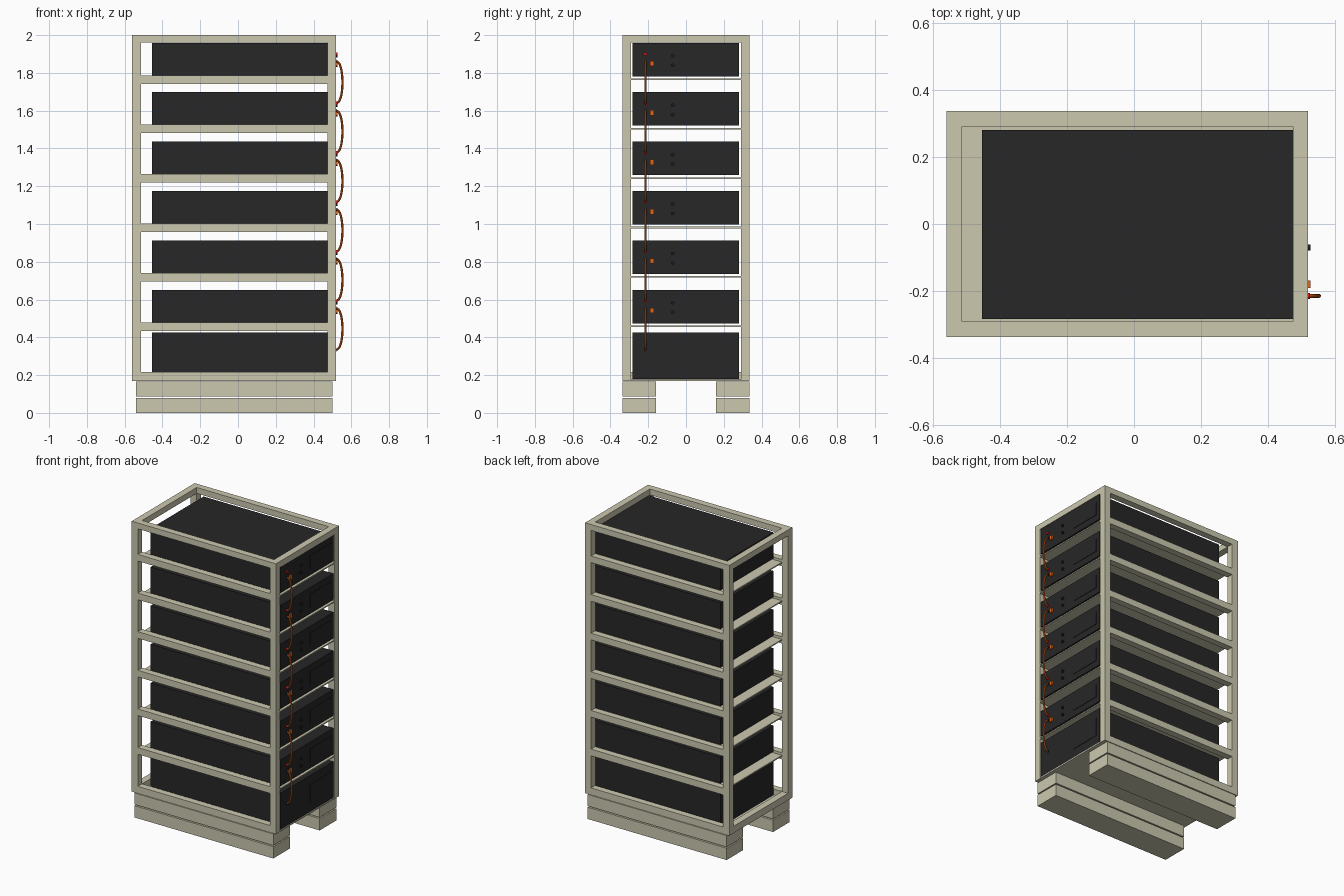
import bpy, math

if "Cube" in bpy.data.objects:
    bpy.data.objects.remove(bpy.data.objects["Cube"])


def material(name, rgb):
    m = bpy.data.materials.new(name)
    m.diffuse_color = (*rgb, 1)
    m.use_nodes = True
    m.node_tree.nodes["Principled BSDF"].inputs["Base Color"].default_value = m.diffuse_color
    return m


CREAM = material("cream_paint", (0.60, 0.58, 0.43))
BLACK = material("black_case", (0.02, 0.02, 0.02))
DARK = material("dark_plastic", (0.012, 0.012, 0.012))
ORANGE = material("orange", (0.74, 0.13, 0.01))
RED = material("red", (0.7, 0.01, 0.01))


def box(name, x, y, z, mat):
    """Box from (min, max) ranges."""
    bpy.ops.mesh.primitive_cube_add(size=1, location=[sum(r) / 2 for r in (x, y, z)])
    o = bpy.context.object
    o.name = name
    o.scale = [r[1] - r[0] for r in (x, y, z)]
    bpy.ops.object.transform_apply(location=False, rotation=False, scale=True)
    o.data.materials.append(mat)
    return o


def knob(name, y, z, r, x, mat):
    """Short cylinder pointing along x."""
    bpy.ops.mesh.primitive_cylinder_add(vertices=16, radius=r, depth=x[1] - x[0],
                                        location=((x[0] + x[1]) / 2, y, z),
                                        rotation=(0, math.pi / 2, 0))
    o = bpy.context.object
    o.name = name
    o.data.materials.append(mat)
    bpy.ops.object.shade_smooth_by_angle()


def cable(name, z_top, z_low):
    """Sagging half loop from one terminal down to the next."""
    n = 16
    cu = bpy.data.curves.new(name, 'CURVE')
    cu.dimensions = '3D'
    cu.bevel_depth = 0.006
    cu.bevel_resolution = 2
    cu.use_fill_caps = True
    s = cu.splines.new('POLY')
    s.points.add(n)
    mid, half = (z_top + z_low) / 2, (z_top - z_low) / 2
    for i, p in enumerate(s.points):
        a = math.pi * i / n
        p.co = (0.516 + 0.037 * math.sin(a) ** 0.8 if 0 < i < n else 0.514,
                -0.215, mid + half * math.cos(a), 1)
    cu.materials.append(ORANGE)
    o = bpy.data.objects.new(name, cu)
    bpy.context.collection.objects.link(o)
    bpy.ops.object.select_all(action='DESELECT')
    o.select_set(True)
    bpy.context.view_layer.objects.active = o
    bpy.ops.object.convert(target='MESH')
    bpy.ops.object.shade_smooth_by_angle()


X0, X1, XI0, XI1 = -0.56, 0.52, -0.514, 0.475
Y, YI = 0.337, 0.292
STEP, ROWS = 0.2615, 6
FACE = 0.517

# Corner posts
for nx, xr in (("left", (X0, XI0)), ("right", (XI1, X1))):
    for ny, yr in (("front", (-Y, -YI)), ("back", (YI, Y))):
        box(f"{ny}_{nx}_post", xr, yr, (0.17, 2.0), CREAM)

# Top end beams and bottom left beam
box("top_left_beam", (X0, XI0), (-YI, YI), (1.96, 2.0), CREAM)
box("top_right_beam", (XI1, X1), (-YI, YI), (1.96, 2.0), CREAM)
box("bottom_left_beam", (X0, XI0), (-YI, YI), (0.17, 0.217), CREAM)

# Long rails on the front and back, one pair per level
levels = [("top", 1.96, 2.0), ("bottom", 0.17, 0.217)]
levels += [(f"shelf_{i + 1}", 1.742 - i * STEP, 1.787 - i * STEP) for i in range(ROWS)]
for name, lo, hi in levels:
    box(f"{name}_front_rail", (XI0, XI1), (-Y, -YI), (lo, hi), CREAM)
    box(f"{name}_back_rail", (XI0, XI1), (YI, Y), (lo, hi), CREAM)

# Shelf plates and floor plate
for i in range(ROWS):
    z = 1.766 - i * STEP
    box(f"shelf_plate_{i + 1}", (XI0, X1), (-YI, YI), (z - 0.004, z + 0.004), CREAM)
box("floor_plate", (XI0, X1), (-YI, YI), (0.17, 0.178), CREAM)

# Stacked feet under the front and back
for ny, yr in (("front", (-Y, -0.16)), ("back", (0.16, Y))):
    box(f"{ny}_lower_foot", (-0.54, 0.50), yr, (0, 0.08), CREAM)
    box(f"{ny}_upper_foot", (-0.54, 0.50), yr, (0.088, 0.166), CREAM)

# Battery modules with panel, sockets, plug and terminals on the right end
for i in range(ROWS):
    d, n = i * STEP, i + 1
    box(f"module_{n}", (-0.455, FACE), (-0.284, 0.281), (1.782 - d, 1.959 - d), BLACK)
    box(f"module_panel_{n}", (FACE - 0.01, FACE + 0.003), (0.032, 0.252),
        (1.825 - d, 1.915 - d), BLACK)
    for k, z in enumerate((1.89, 1.84)):
        knob(f"socket_{n}_{k + 1}", -0.07, z - d, 0.009, (FACE - 0.01, 0.527), DARK)
    box(f"plug_{n}", (FACE - 0.01, 0.527), (-0.191, -0.169), (1.836 - d, 1.864 - d), ORANGE)
    knob(f"upper_terminal_{n}", -0.215, 1.90 - d, 0.009, (FACE - 0.01, 0.526), RED)
    knob(f"lower_terminal_{n}", -0.215, 1.862 - d, 0.008, (FACE - 0.01, 0.522), DARK)
    cable(f"link_cable_{n}", 1.862 - d, (1.90 if i < ROWS - 1 else 1.903) - d - STEP)

# Taller control module at the bottom
box("control_module", (-0.455, FACE), (-0.284, 0.281), (0.18, 0.425), BLACK)
box("control_panel", (FACE - 0.01, FACE + 0.003), (0.032, 0.252), (0.24, 0.365), BLACK)
knob("control_terminal", -0.215, 0.333, 0.008, (FACE - 0.01, 0.522), DARK)
